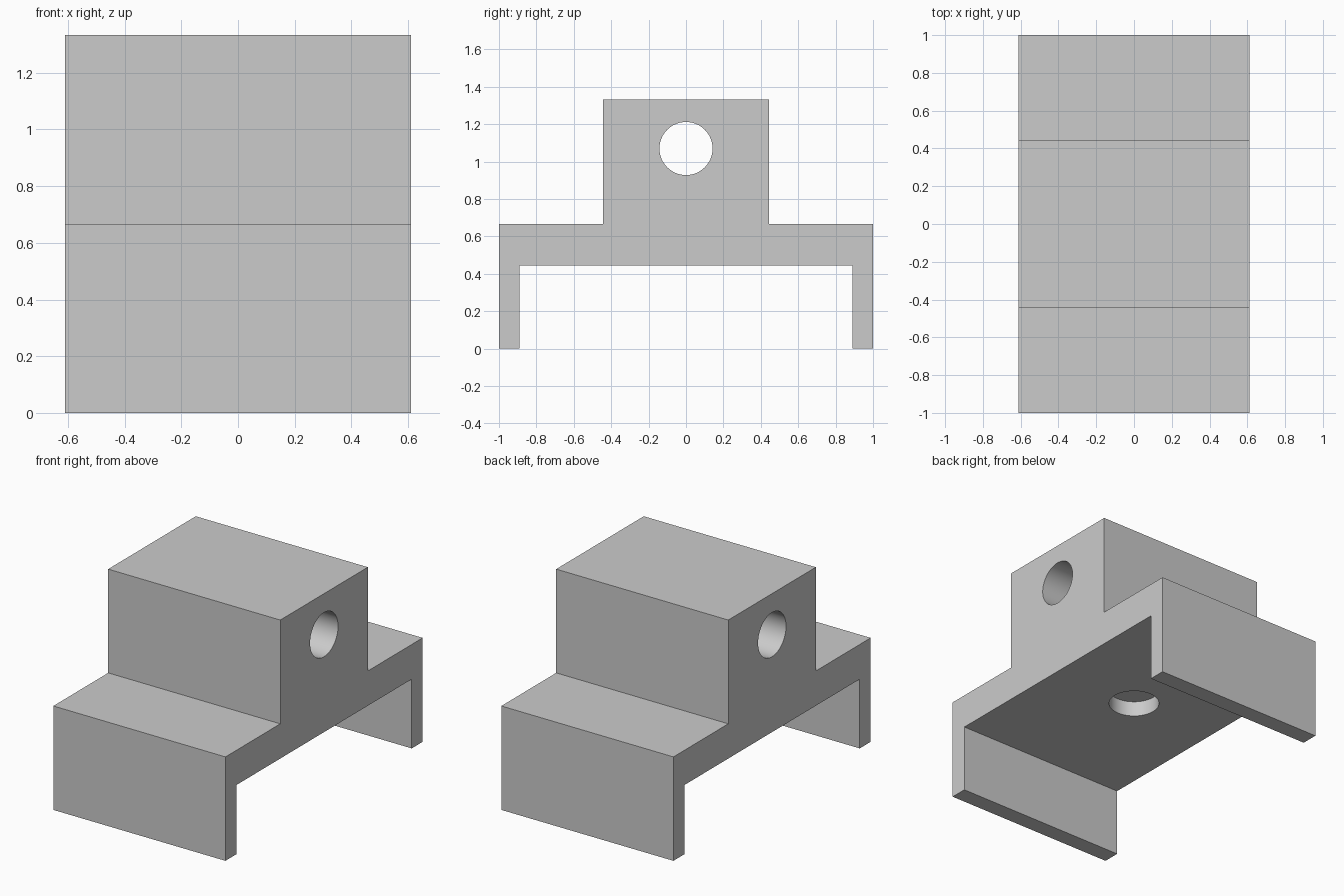
import bpy
import bmesh
import math

cube = bpy.data.objects.get("Cube")
if cube:
    bpy.data.objects.remove(cube, do_unlink=True)

WIDTH = 1.222

# Plain grey finish
grey = bpy.data.materials.new("plain_grey")
grey.use_nodes = True
colour = (0.6, 0.6, 0.6, 1)
grey.diffuse_color = colour
grey.node_tree.nodes["Principled BSDF"].inputs["Base Color"].default_value = colour


def extrude_profile(name, points, width):
    """Extrude a (y, z) outline along x, centred on x = 0."""
    bm = bmesh.new()
    face = bm.faces.new([bm.verts.new((-width / 2, y, z)) for y, z in points])
    cap = bmesh.ops.extrude_face_region(bm, geom=[face])["geom"]
    verts = [v for v in cap if isinstance(v, bmesh.types.BMVert)]
    bmesh.ops.translate(bm, verts=verts, vec=(width, 0, 0))
    bmesh.ops.recalc_face_normals(bm, faces=bm.faces)
    mesh = bpy.data.meshes.new(name)
    bm.to_mesh(mesh)
    bm.free()
    mesh.materials.append(grey)
    obj = bpy.data.objects.new(name, mesh)
    bpy.context.collection.objects.link(obj)
    return obj


def bore(target, name, radius, depth, location, rotation=(0, 0, 0)):
    """Cut a round hole into the target."""
    bpy.ops.mesh.primitive_cylinder_add(
        vertices=64, radius=radius, depth=depth, location=location, rotation=rotation)
    cutter = bpy.context.object
    cutter.name = name
    cutter.data.materials.append(grey)
    cutter.hide_render = True
    cutter.hide_set(True)
    mod = target.modifiers.new(name, "BOOLEAN")
    mod.operation = "DIFFERENCE"
    mod.solver = "EXACT"
    mod.object = cutter
    bpy.context.view_layer.objects.active = target
    bpy.ops.object.modifier_apply(modifier=name)
    bpy.data.objects.remove(cutter, do_unlink=True)


# Bracket: raised block on a plate with two downturned legs
half = [(0.444, 1.333), (0.444, 0.667), (1, 0.667), (1, 0), (0.889, 0), (0.889, 0.444)]
outline = half + [(-y, z) for y, z in reversed(half)]
bracket = extrude_profile("bracket", outline, WIDTH)

# Cross bore through the block, and a shallow round recess underneath
bore(bracket, "cross_bore", 0.142, WIDTH + 0.2, (0, 0, 1.07), (0, math.pi / 2, 0))
bore(bracket, "underside_recess", 0.153, 0.2, (0, 0, 0.444))

# Smooth hole walls with crisp edges
bpy.ops.object.select_all(action="DESELECT")
bracket.select_set(True)
bpy.context.view_layer.objects.active = bracket
bpy.ops.object.shade_smooth_by_angle(angle=math.radians(30))
